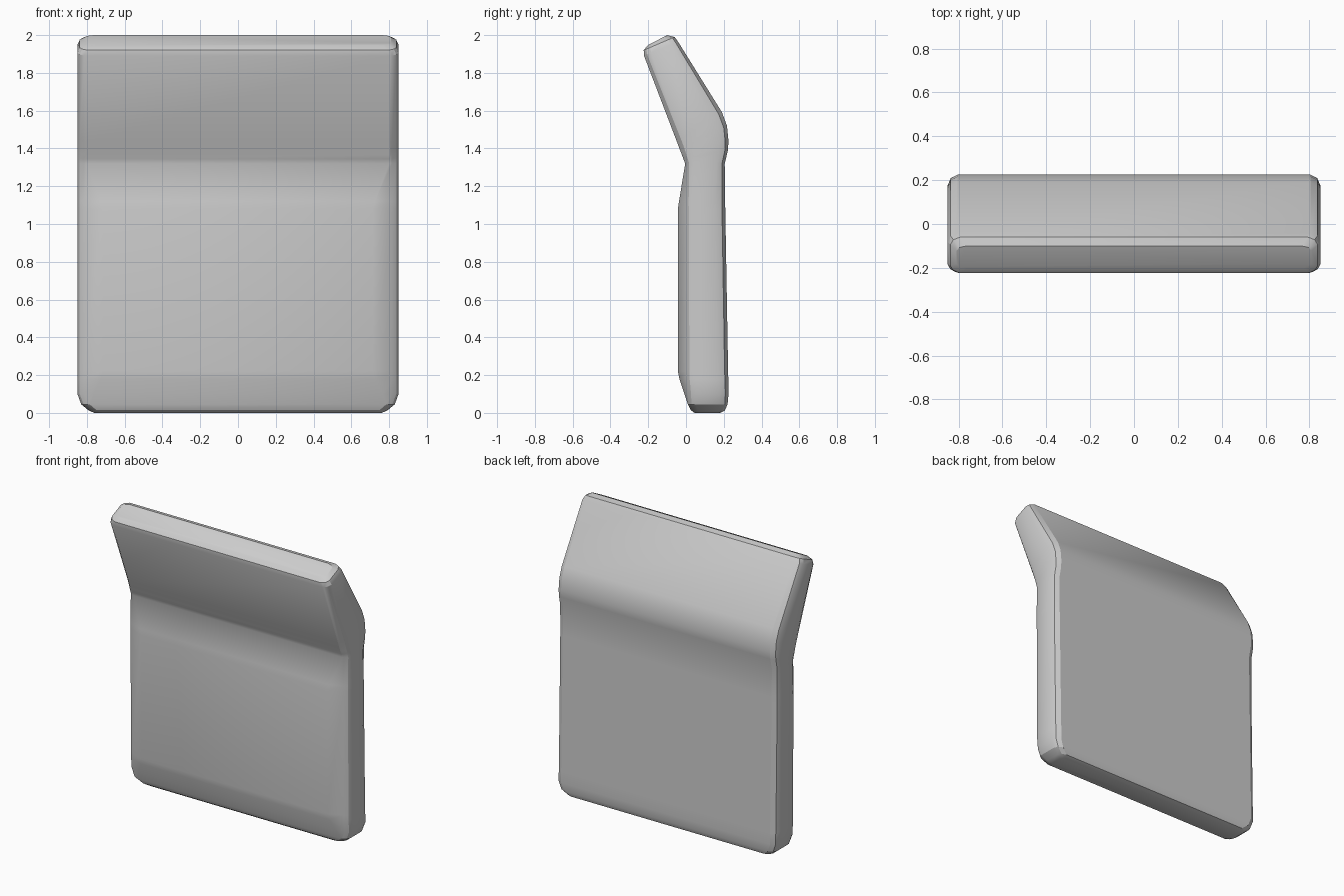
import bpy, bmesh
from math import radians
from mathutils import Vector

# Stations from bottom to top: front y, z | back y, z | half width | pad half width | pad depth fraction
STATIONS = [
    (0.045, 0.000, 0.180, 0.000, 0.76, 0.71, 0.02),
    (0.025, 0.015, 0.205, 0.012, 0.79, 0.75, 0.02),
    (0.010, 0.045, 0.220, 0.045, 0.83, 0.785, 0.02),
    (-0.008, 0.100, 0.225, 0.100, 0.85, 0.765, 0.08),
    (-0.035, 0.180, 0.224, 0.180, 0.85, 0.725, 0.14),
    (-0.043, 0.220, 0.223, 0.220, 0.85, 0.715, 0.16),
    (-0.043, 1.080, 0.208, 1.080, 0.85, 0.715, 0.16),
    (-0.037, 1.120, 0.207, 1.120, 0.85, 0.725, 0.14),
    (-0.004, 1.320, 0.205, 1.320, 0.85, 0.80, 0.03),
    (-0.014, 1.345, 0.222, 1.390, 0.85, 0.805, 0.02),
    (-0.022, 1.367, 0.225, 1.440, 0.85, 0.805, 0.02),
    (-0.033, 1.395, 0.217, 1.520, 0.85, 0.805, 0.02),
    (-0.048, 1.435, 0.190, 1.592, 0.85, 0.805, 0.02),
    (-0.222, 1.890, -0.042, 1.965, 0.85, 0.805, 0.02),
    (-0.224, 1.920, -0.060, 1.990, 0.838, 0.79, 0.02),
    (-0.203, 1.946, -0.100, 2.000, 0.81, 0.76, 0.02),
]


def ring(bm, fy, fz, by, bz, w, pad, d):
    """Rounded cross-section swept from front point to back point."""
    front, back = Vector((0, fy, fz)), Vector((0, by, bz))
    half = [(pad, 0), (w - 0.035, d), (w - 0.012, d + 0.07), (w, d + 0.19),
            (w, 0.79), (w - 0.014, 0.93), (w - 0.045, 1)]
    loop = half + [(-x, t) for x, t in reversed(half)]
    return [bm.verts.new(front.lerp(back, t) + Vector((x, 0, 0))) for x, t in loop]


# Padded panel with the forward-leaning upper section
bm = bmesh.new()
rings = [ring(bm, *s) for s in STATIONS]
for a, b in zip(rings, rings[1:]):
    n = len(a)
    for i in range(n):
        j = (i + 1) % n
        bm.faces.new((a[i], a[j], b[j], b[i]))
bm.faces.new(rings[0])
bm.faces.new(rings[-1])
bmesh.ops.recalc_face_normals(bm, faces=bm.faces)

mesh = bpy.data.meshes.new("padded_backrest")
bm.to_mesh(mesh)
bm.free()
backrest = bpy.data.objects.new("padded_backrest", mesh)
bpy.context.collection.objects.link(backrest)
bpy.context.view_layer.objects.active = backrest
backrest.select_set(True)
bpy.ops.object.shade_smooth_by_angle(angle=radians(25))
